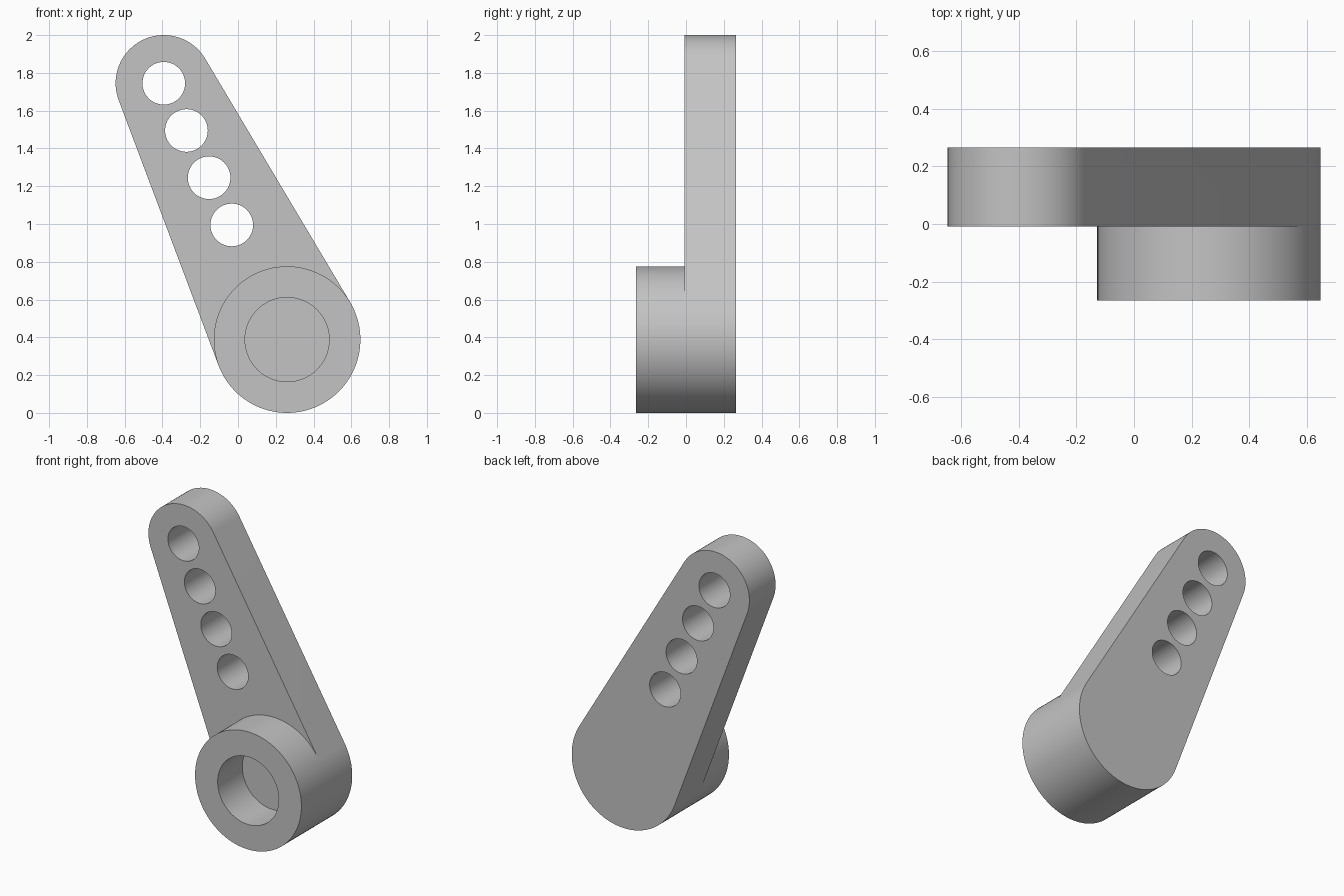
import bpy
import bmesh
from math import acos, atan2, cos, sin, hypot, pi, tau

cube = bpy.data.objects.get("Cube")
if cube:
    bpy.data.objects.remove(cube, do_unlink=True)

# Main dimensions
HUB, HUB_R, BORE_R = (0.26, 0.388), 0.388, 0.223
TIP, TIP_R, HOLE_R = (-0.393, 1.745), 0.255, 0.113
FRONT, MID, BACK = -0.265, -0.008, 0.265
HOLE_STEP = (0.12, -0.25)

bm = bmesh.new()


def arc(centre, radius, start, end, steps):
    """Points from start to end, both included."""
    return [(centre[0] + radius * cos(start + (end - start) * i / steps),
             centre[1] + radius * sin(start + (end - start) * i / steps))
            for i in range(steps + 1)]


def circle(centre, radius, steps):
    return arc(centre, radius, 0, tau, steps)[:-1]


def ring(points, y):
    return [bm.verts.new((x, y, z)) for x, z in points]


def pairs(loop):
    return list(zip(loop, loop[1:] + loop[:1]))


def wall(a, b):
    for (p, q), (r, s) in zip(pairs(a), pairs(b)):
        bm.faces.new((p, q, s, r))


def fill(*loops):
    edges = []
    for loop in loops:
        for pair in pairs(loop):
            edges.append(bm.edges.get(pair) or bm.edges.new(pair))
    bmesh.ops.triangle_fill(bm, edges=edges, use_beauty=True, normal=(0, 1, 0))


# Tangent angles where the straight sides meet the round ends
dx, dz = TIP[0] - HUB[0], TIP[1] - HUB[1]
axis = atan2(dz, dx)
spread = acos((HUB_R - TIP_R) / hypot(dx, dz))
right, left = axis - spread, axis + spread

lower = arc(HUB, HUB_R, left, right + tau, 56)
upper = arc(HUB, HUB_R, right, left, 48)
tip = arc(TIP, TIP_R, right, left, 48)

# Arm outline, extruded from its front plane to the back
lower_mid, tip_mid = ring(lower, MID), ring(tip, MID)
outline_back = ring(lower + tip, BACK)
wall(lower_mid + tip_mid, outline_back)

# Row of through holes
holes_mid, holes_back = [], []
for i in range(4):
    centre = (TIP[0] + HOLE_STEP[0] * i, TIP[1] + HOLE_STEP[1] * i)
    points = circle(centre, HOLE_R, 48)
    holes_mid.append(ring(points, MID))
    holes_back.append(ring(points, BACK))
    wall(holes_mid[-1], holes_back[-1])

# Hub boss rising from the front of the arm
upper_mid = ring(upper[1:-1], MID)
hub_front = ring(lower + upper[1:-1], FRONT)
wall(lower_mid + upper_mid, hub_front)

# Blind bore with its floor
bore = circle(HUB, BORE_R, 72)
bore_front, bore_floor = ring(bore, FRONT), ring(bore, MID)
wall(bore_front, bore_floor)
bm.faces.new(bore_floor)

# Flat faces: back, arm front around the hub, hub rim
fill(outline_back, *holes_back)
fill([lower_mid[-1]] + tip_mid + [lower_mid[0]] + upper_mid[::-1], *holes_mid)
fill(hub_front, bore_front)
bmesh.ops.recalc_face_normals(bm, faces=bm.faces[:])

mesh = bpy.data.meshes.new("lever_arm")
bm.to_mesh(mesh)
bm.free()
lever = bpy.data.objects.new("lever_arm", mesh)
bpy.context.collection.objects.link(lever)

# Plain grey material
grey = bpy.data.materials.new("plain_grey")
grey.use_nodes = True
colour = (0.55, 0.55, 0.55, 1)
grey.diffuse_color = colour
for node in grey.node_tree.nodes:
    if node.type == 'BSDF_PRINCIPLED':
        node.inputs["Base Color"].default_value = colour
mesh.materials.append(grey)

bpy.ops.object.select_all(action='DESELECT')
lever.select_set(True)
bpy.context.view_layer.objects.active = lever
bpy.ops.object.shade_smooth_by_angle(angle=pi / 6)
